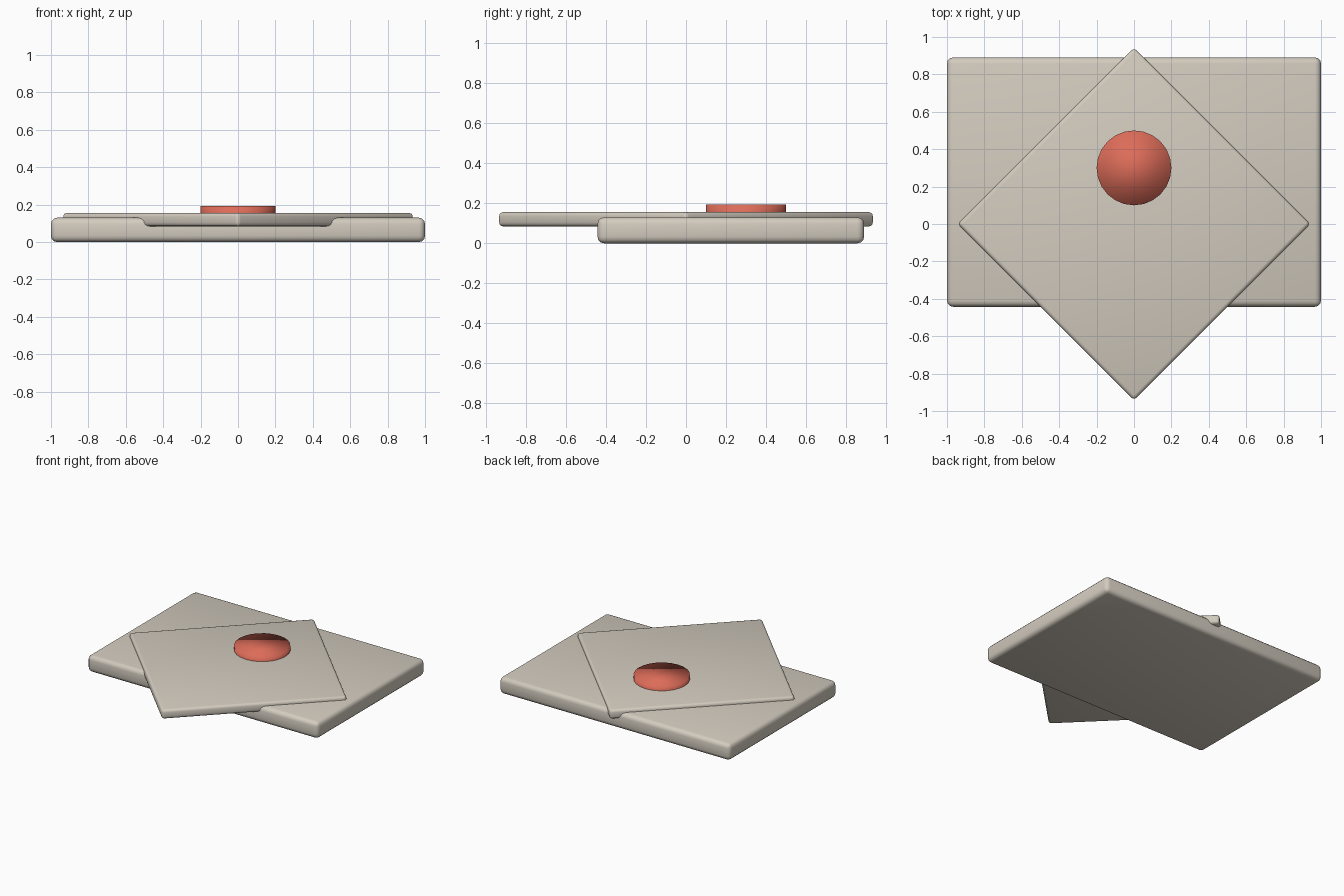
import bpy
import math

if "Cube" in bpy.data.objects:
    bpy.data.objects.remove(bpy.data.objects["Cube"], do_unlink=True)


def make_material(name, rgb):
    mat = bpy.data.materials.new(name)
    mat.use_nodes = True
    color = (*rgb, 1.0)
    mat.diffuse_color = color
    mat.node_tree.nodes["Principled BSDF"].inputs["Base Color"].default_value = color
    return mat


def rounded_slab(name, size, center, bevel, mat, turn=0.0):
    bpy.ops.mesh.primitive_cube_add(size=1, location=center)
    slab = bpy.context.object
    slab.name = name
    slab.scale = size
    slab.rotation_euler.z = turn
    bpy.ops.object.transform_apply(location=False, rotation=False, scale=True)
    rounding = slab.modifiers.new("rounded_edges", "BEVEL")
    rounding.width = bevel
    rounding.segments = 3
    slab.data.materials.append(mat)
    bpy.ops.object.shade_smooth()
    return slab


stone = make_material("warm_stone", (0.65, 0.60, 0.52))
coral = make_material("coral_red", (0.72, 0.15, 0.10))

# Wide base slab, set back from the centre
rounded_slab("base_slab", (2.0, 1.333, 0.13), (0, 0.224, 0.065), 0.033, stone)

# Thin square plate turned cornerwise and sunk into the base
rounded_slab("diamond_plate", (1.333, 1.333, 0.072), (0, 0, 0.12), 0.02, stone,
             math.radians(45))

# Round button, softly shaded across its cap
bpy.ops.mesh.primitive_cylinder_add(vertices=24, radius=0.2, depth=0.093,
                                    location=(0, 0.3, 0.1465))
button = bpy.context.object
button.name = "round_button"
button.data.materials.append(coral)
bpy.ops.object.shade_smooth()
